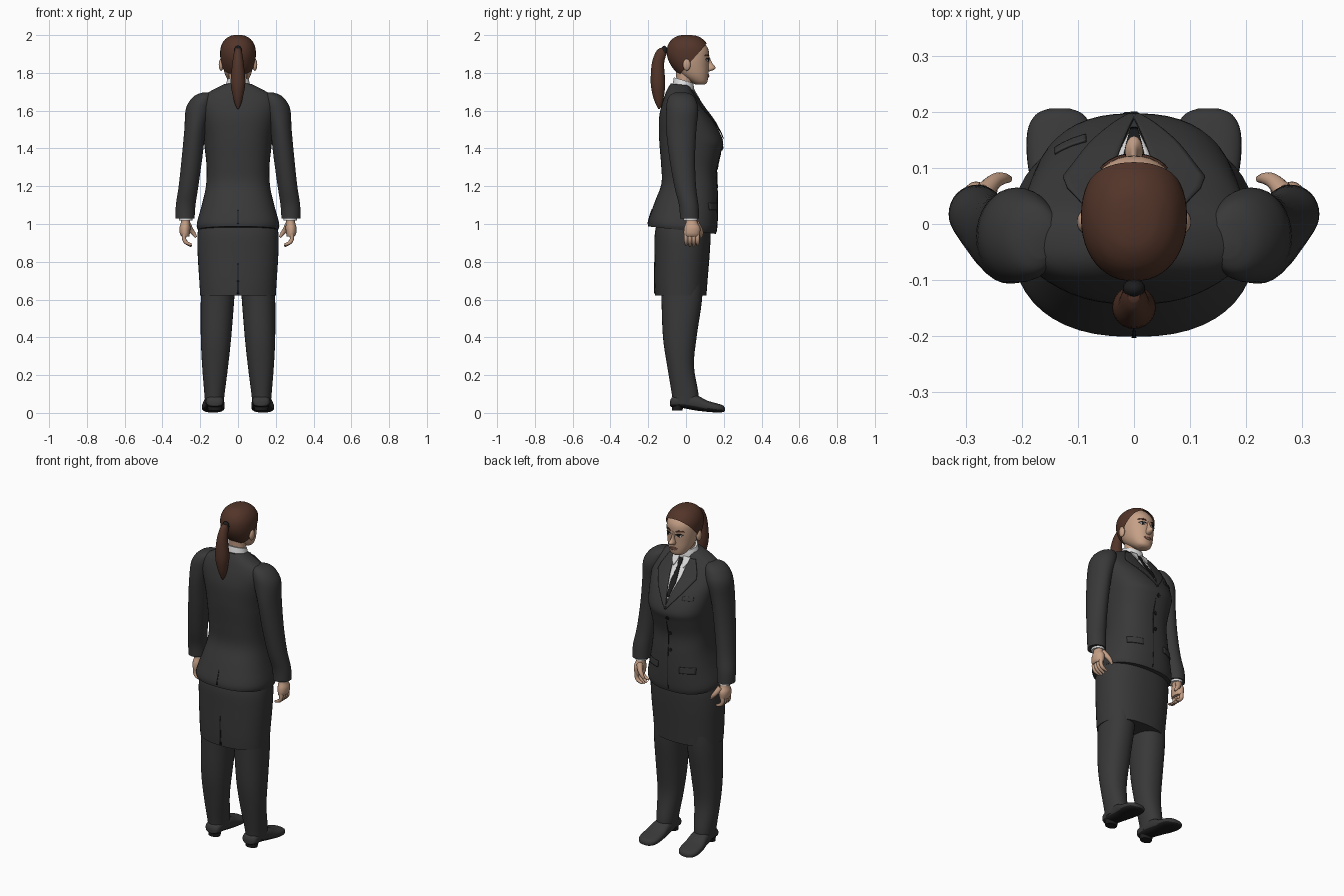
import bpy, bmesh, math
from mathutils import Vector
from mathutils.bvhtree import BVHTree

cube = bpy.data.objects.get("Cube")
if cube:
    bpy.data.objects.remove(cube, do_unlink=True)


def material(name, r, g, b):
    m = bpy.data.materials.new(name)
    m.use_nodes = True
    m.diffuse_color = (r, g, b, 1)
    m.node_tree.nodes["Principled BSDF"].inputs["Base Color"].default_value = (r, g, b, 1)
    return m


SUIT = material("charcoal suit", .04, .04, .041)
SHIRT = material("white shirt", .75, .75, .75)
SKIN = material("skin", .56, .35, .24)
HAIR = material("brown hair", .085, .035, .022)
BLACK = material("black", .012, .012, .013)
LIPS = material("lips", .4, .18, .13)


def finish(bm, name, mats, angle=50):
    me = bpy.data.meshes.new(name)
    bm.to_mesh(me)
    bm.free()
    for m in mats:
        me.materials.append(m)
    me.shade_smooth()
    me.set_sharp_from_angle(angle=math.radians(angle))
    ob = bpy.data.objects.new(name, me)
    bpy.context.collection.objects.link(ob)
    return ob


def spline(rows, steps):
    """Smooth in-between rows through the given ones."""
    out = []
    for i in range(len(rows) - 1):
        p = [rows[max(0, min(len(rows) - 1, j))] for j in (i - 1, i, i + 1, i + 2)]
        for k in range(steps):
            t = k / steps
            out.append([b + .5 * t * (c - a + t * (2 * a - 5 * b + 4 * c - d + t * (3 * (b - c) + d - a)))
                        for a, b, c, d in zip(*p)])
    return out + [list(rows[-1])]


def loft_mesh(rings, axis="z", side=1, power=2, n=32, steps=4, tilt=0):
    """Rings are (position on axis, min x, max x, min and max on the third axis)."""
    bm = bmesh.new()
    loops = []
    for t, x0, x1, b0, b1 in spline(rings, steps):
        loop = []
        for i in range(n):
            a = 2 * math.pi * i / n
            c, s = (math.copysign(abs(f) ** (2 / power), f) for f in (math.cos(a), math.sin(a)))
            x = side * ((x0 + x1) / 2 + (x1 - x0) / 2 * c)
            b = (b0 + b1) / 2 + (b1 - b0) / 2 * s
            loop.append(bm.verts.new((x, b, t + tilt * b) if axis == "z" else (x, t, b)))
        loops.append(loop)
    for lo, hi in zip(loops, loops[1:]):
        for i in range(n):
            j = (i + 1) % n
            bm.faces.new((lo[i], lo[j], hi[j], hi[i]))
    bm.faces.new(loops[0])
    bm.faces.new(loops[-1])
    bmesh.ops.recalc_face_normals(bm, faces=bm.faces)
    return bm


def loft(name, rings, mat, **kw):
    return finish(loft_mesh(rings, **kw), name, [mat])


def sym(*rings):
    """Rings centred on x = 0: (z, half width, back, front)."""
    return [(z, -w, w, b, f) for z, w, b, f in rings]


def plate(name, target, rows, mat, lift=.002, front=1, side=1):
    """Thin sheet laid on a body; rows are (z, min x, max x)."""
    me = target.data
    tree = BVHTree.FromPolygons([v.co for v in me.vertices], [p.vertices for p in me.polygons])
    bm = bmesh.new()
    grid, cols, steps = [], 8, 6
    fine = [[a + (b - a) * k / steps for a, b in zip(r, q)] for r, q in zip(rows, rows[1:]) for k in range(steps)]
    for z, x0, x1 in fine + [rows[-1]]:
        line = []
        for i in range(cols + 1):
            x = side * (x0 + (x1 - x0) * i / cols)
            hit = tree.ray_cast(Vector((x, front, z)), Vector((0, -front, 0)))
            p = hit[0] + hit[1] * lift if hit[0] else Vector((x, 0, z))
            line.append(bm.verts.new(p))
        grid.append(line)
    for lo, hi in zip(grid, grid[1:]):
        for i in range(cols):
            bm.faces.new((lo[i], lo[i + 1], hi[i + 1], hi[i]))
    bmesh.ops.recalc_face_normals(bm, faces=bm.faces)
    ob = finish(bm, name, [mat])
    mod = ob.modifiers.new("thickness", "SOLIDIFY")
    mod.thickness, mod.offset = .005, 0
    return ob


def tube(name, points, radii, mat, side=1):
    """Rounded finger-like tube along a smooth path."""
    cu = bpy.data.curves.new(name, "CURVE")
    cu.dimensions, cu.bevel_depth, cu.use_fill_caps = "3D", 1, True
    rows = spline([(*p, r) for p, r in zip(points, radii)], 4)
    sp = cu.splines.new("POLY")
    sp.points.add(len(rows) - 1)
    for pt, (x, y, z, r) in zip(sp.points, rows):
        pt.co, pt.radius = (side * x, y, z, 1), r
    sp.use_smooth = True
    cu.materials.append(mat)
    ob = bpy.data.objects.new(name, cu)
    bpy.context.collection.objects.link(ob)


def ball(name, centre, size, mat):
    bm = bmesh.new()
    bmesh.ops.create_uvsphere(bm, u_segments=16, v_segments=10, radius=1)
    for v in bm.verts:
        v.co = Vector(centre) + Vector(a * b for a, b in zip(v.co, size))
    finish(bm, name, [mat])


# Jacket and skirt
jacket = loft("jacket", sym((.965, .212, -.2, .158), (1.0, .218, -.198, .165), (1.1, .192, -.165, .168),
              (1.2, .17, -.13, .166), (1.3, .166, -.132, .162), (1.4, .176, -.14, .185),
              (1.46, .184, -.143, .196), (1.55, .198, -.142, .152), (1.62, .207, -.128, .097),
              (1.67, .188, -.112, .06), (1.705, .135, -.098, .038), (1.735, .075, -.08, .022)),
              SUIT, power=2.4, n=48, tilt=-.11)
skirt = loft("skirt", sym((.622, .2, -.165, .108), (.7, .205, -.168, .114), (.85, .214, -.167, .126),
             (.95, .214, -.165, .13), (1.02, .2, -.15, .12)), SUIT, power=2.3, n=48)
plate("skirt_vent", skirt, [(.63, -.006, .006), (.8, -.001, .001)], BLACK, 0, -1)
plate("jacket_vent", jacket, [(1.0, -.004, .004), (1.08, -.001, .001)], BLACK, 0, -1)

# Shirt front, tie, lapels, buttons and pockets
plate("shirt_front", jacket, [(1.71, -.052, .052), (1.6, -.035, .035), (1.5, -.003, .003)], SHIRT)
plate("tie", jacket, [(1.7, -.014, .014), (1.665, -.01, .01), (1.66, -.008, .008), (1.58, -.018, .018),
                      (1.51, -.006, .006)], BLACK, .006)
for s, label in ((1, "right"), (-1, "left")):
    plate(label + "_lapel", jacket, [(1.705, .045, .085), (1.645, .042, .118), (1.615, .038, .125),
                                     (1.54, .017, .075), (1.45, -.006, .004)], SUIT, .006, side=s)
    plate(label + "_shirt_collar_point", jacket, [(1.71, .012, .055), (1.68, .018, .05), (1.655, .03, .034)],
          SHIRT, .009, side=s)
    plate(label + "_pocket_flap", jacket, [(1.11, .07, .15), (1.075, .07, .15)], SUIT, .003, side=s)
plate("breast_pocket", jacket, [(1.53, .085, .14), (1.51, .085, .14)], SUIT, .003, side=-1)
plate("front_opening", jacket, [(1.45, -.001, .001), (.96, .002, .005)], BLACK, 0)
for i in range(3):
    z = 1.4 - .1 * i
    plate(f"button_{i + 1}", jacket, [(z + .01, -.016, -.008), (z, -.022, -.002), (z - .01, -.016, -.008)], BLACK, .003)

# Arms, hands, legs and shoes
for s, label in ((1, "right"), (-1, "left")):
    loft(label + "_sleeve", [(1.03, .23, .33, -.032, .07), (1.1, .225, .329, -.037, .066),
         (1.2, .21, .314, -.062, .053), (1.35, .189, .298, -.088, .048), (1.5, .17, .284, -.105, .055),
         (1.6, .14, .278, -.105, .065), (1.65, .13, .257, -.1, .055), (1.682, .13, .225, -.085, .035),
         (1.695, .14, .19, -.06, .005)], SUIT, side=s)
    loft(label + "_shirt_cuff", [(1.018, .242, .312, -.012, .062), (1.06, .242, .312, -.012, .062)], SHIRT, side=s)
    loft(label + "_palm", [(.935, .258, .3, -.008, .07), (.95, .255, .308, -.012, .074), (.98, .252, .31, -.01, .075),
         (1.01, .255, .302, .0, .06), (1.05, .255, .3, .003, .055)], SKIN, side=s, n=20)
    for i, finger in enumerate(("little", "ring", "middle", "index")):
        y, low = .001 + .02 * i, .89 - .008 * (i in (1, 2))
        tube(f"{label}_{finger}_finger", [(.283, y, .95), (.285, y, .92), (.272, y, .9), (.245, y, low)],
             [.012, .011, .01, .006], SKIN, s)
    tube(label + "_thumb", [(.268, .055, 1.0), (.25, .075, .97), (.235, .081, .95), (.222, .08, .93)],
         [.018, .014, .011, .006], SKIN, s)
    loft(label + "_trouser_leg", [(.05, .076, .174, -.07, .06), (.1, .071, .178, -.075, .066),
         (.25, .052, .19, -.1, .042), (.4, .036, .197, -.122, .056), (.6, .02, .197, -.13, .085),
         (.75, .01, .19, -.135, .09)], SUIT, side=s, power=2.2)
    bm = loft_mesh([(-.084, .1, .14, .036, .065), (-.07, .08, .165, .03, .085), (-.02, .076, .17, .026, .1),
                    (.05, .073, .178, .013, .096), (.11, .071, .19, .006, .066), (.165, .074, .19, .002, .05),
                    (.195, .09, .175, .004, .04), (.206, .115, .15, .01, .026)],
                   axis="y", side=s, power=2.6)
    for f in bm.faces:
        f.material_index = int(f.normal.z < -.4)
    finish(bm, label + "_shoe", [SUIT, BLACK])
    loft(label + "_shoe_heel", [(.012, .088, .158, -.074, -.02), (.04, .084, .162, -.076, -.01)], BLACK,
         side=s, n=20, steps=1)

# Neck, collar and head
loft("neck", sym((1.67, .055, -.06, .03), (1.73, .048, -.05, .03), (1.82, .05, -.055, .05)), SKIN)
loft("shirt_collar", sym((1.69, .072, -.075, .045), (1.735, .063, -.068, .042), (1.757, .058, -.064, .038)),
     SHIRT, tilt=-.3)
head_rings = [(1.738, .022, .05, .098), (1.75, .044, .03, .112), (1.785, .066, -.025, .118),
              (1.83, .079, -.065, .12), (1.88, .086, -.088, .122), (1.925, .084, -.089, .118),
              (1.963, .066, -.07, .092), (1.985, .038, -.04, .06), (1.992, .012, -.01, .025)]
head = loft("head", sym(*head_rings), SKIN, n=40, power=2.15)
loft("nose", sym((1.808, .009, .1, .125), (1.815, .015, .1, .145), (1.828, .016, .1, .157),
                 (1.85, .009, .1, .14), (1.89, .006, .1, .122)), SKIN, n=16)
plate("upper_lip", head, [(1.793, -.012, .012), (1.787, -.024, .024)], LIPS)
plate("lower_lip", head, [(1.786, -.023, .023), (1.777, -.012, .012)], LIPS, .003)
for s, label in ((1, "right"), (-1, "left")):
    ball(label + "_ear", (s * .089, .004, 1.843), (.013, .02, .032), SKIN)
    plate(label + "_eye", head, [(1.874, .026, .04), (1.868, .016, .05), (1.861, .026, .04)], SHIRT, .001, side=s)
    plate(label + "_iris", head, [(1.874, .028, .037), (1.868, .026, .039), (1.861, .028, .037)], BLACK, .002, side=s)
    plate(label + "_upper_lash", head, [(1.878, .024, .043), (1.871, .014, .054)], BLACK, .002, side=s)
    plate(label + "_eyebrow", head, [(1.898, .03, .05), (1.889, .014, .058)], HAIR, .001, side=s)

# Swept-back hair cut along a slanted hairline
bm = loft_mesh(sym(*[(z + .004 if z < 1.9 else z + .008, w + .008, b - .011, f + .005) for z, w, b, f in head_rings]),
               n=48, power=2.15)
bmesh.ops.bisect_plane(bm, geom=bm.verts[:] + bm.edges[:] + bm.faces[:], plane_co=(0, 0, 1.83),
                       plane_no=(0, -1.14, 1), clear_inner=True)
hair = finish(bm, "hair", [HAIR])
loft("ponytail", sym((1.61, .004, -.148, -.138), (1.635, .016, -.16, -.126), (1.68, .028, -.176, -.116),
                     (1.75, .039, -.187, -.11), (1.85, .03, -.181, -.116), (1.91, .021, -.16, -.1),
                     (1.932, .012, -.138, -.1)), HAIR, n=24)
ball("hair_tie", (0, -.115, 1.918), (.02, .017, .026), BLACK)
